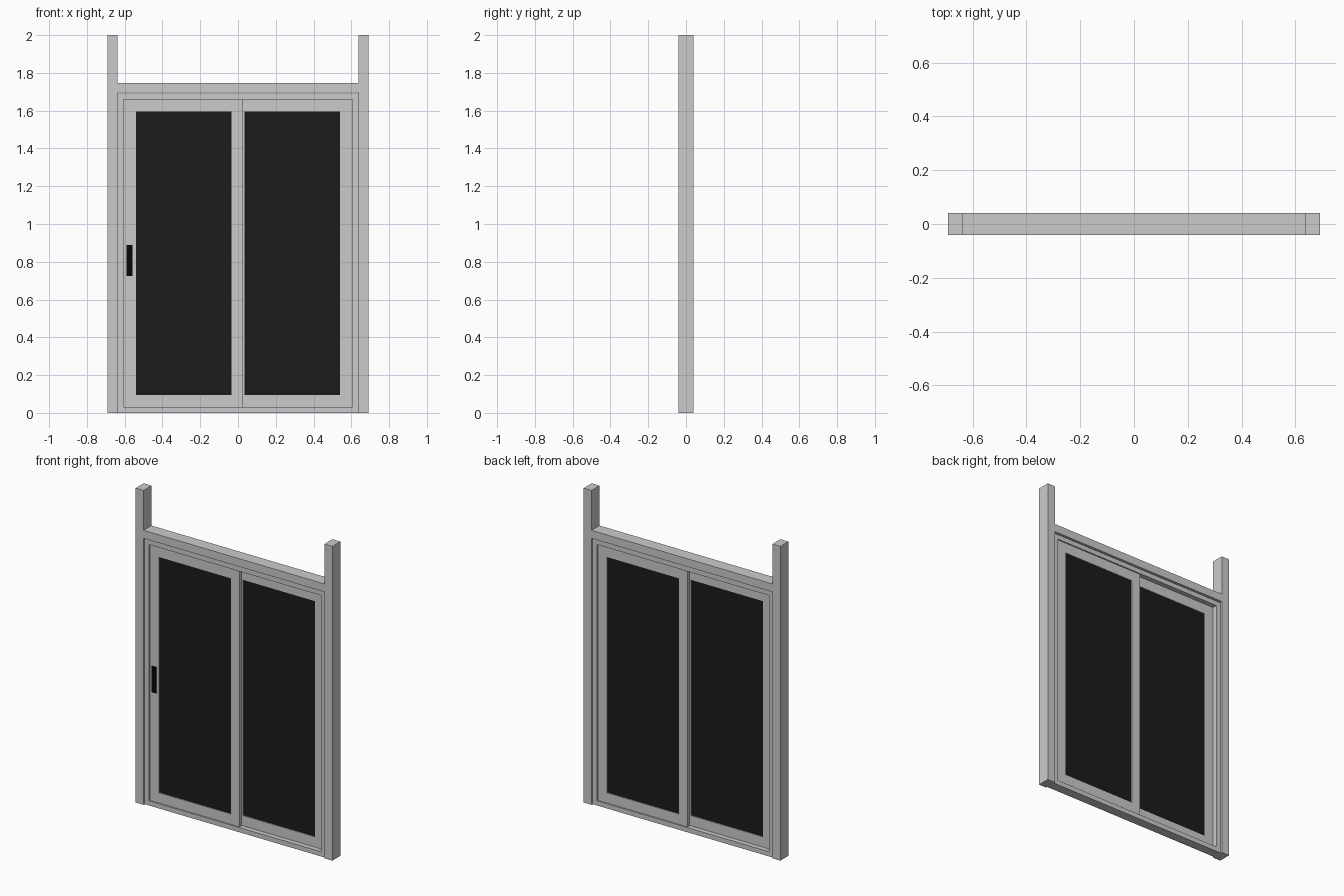
import bpy
import bmesh
from mathutils import Matrix, Vector

if "Cube" in bpy.data.objects:
    bpy.data.objects.remove(bpy.data.objects["Cube"])


def material(name, rgb):
    m = bpy.data.materials.new(name)
    m.diffuse_color = (*rgb, 1)
    m.use_nodes = True
    m.node_tree.nodes["Principled BSDF"].inputs["Base Color"].default_value = m.diffuse_color
    return m


def finish(name, bm, mat=None):
    bmesh.ops.recalc_face_normals(bm, faces=bm.faces)
    mesh = bpy.data.meshes.new(name)
    bm.to_mesh(mesh)
    bm.free()
    ob = bpy.data.objects.new(name, mesh)
    bpy.context.collection.objects.link(ob)
    if mat:
        mesh.materials.append(mat)
    return ob


def box(name, x, y, z, mat=None):
    """Box from (min, max) ranges."""
    bm = bmesh.new()
    lo, hi = Vector((x[0], y[0], z[0])), Vector((x[1], y[1], z[1]))
    mtx = Matrix.Translation((lo + hi) / 2) @ Matrix.Diagonal((*(hi - lo), 1))
    bmesh.ops.create_cube(bm, size=1, matrix=mtx)
    return finish(name, bm, mat)


def ring(name, outer_x, outer_z, inner_x, inner_z, y):
    """Rectangular frame with mitred corners and a rectangular opening."""
    bm = bmesh.new()

    def loop(xr, zr, yy):
        return [bm.verts.new((xr[i], yy, zr[j]))
                for i, j in ((0, 0), (1, 0), (1, 1), (0, 1))]
    loops = [loop(outer_x, outer_z, y[0]), loop(inner_x, inner_z, y[0]),
             loop(inner_x, inner_z, y[1]), loop(outer_x, outer_z, y[1])]
    for k in range(4):
        a, b = loops[k], loops[(k + 1) % 4]
        for i in range(4):
            j = (i + 1) % 4
            bm.faces.new((a[i], a[j], b[j], b[i]))
    return finish(name, bm)


glass = material("dark_glass", (0.011, 0.011, 0.011))
black = material("black_handle", (0.002, 0.002, 0.002))

# Side posts and header beam
for side, x in (("left", (-0.692, -0.637)), ("right", (0.637, 0.692))):
    box(side + "_post", x, (-0.04, 0.04), (0, 2))
box("header_beam", (-0.637, 0.637), (-0.04, 0.04), (1.695, 1.746))

# Fixed track frame
ring("track_frame", (-0.642, 0.642), (0, 1.69),
     (-0.605, 0.605), (0.03, 1.66), (-0.03, 0.03))

# Two sliding panels: left in the front track, right in the back track
for side, x, y in (("left", (-0.605, 0.027), (-0.022, -0.001)),
                   ("right", (-0.027, 0.605), (0.001, 0.022))):
    gx = (x[0] + 0.065, x[1] - 0.065) if side == "left" else (0.03, 0.54)
    if side == "left":
        gx = (-0.54, -0.035)
    else:
        gx = (0.035, 0.54)
    ring(side + "_panel_frame", x, (0.03, 1.66), gx, (0.095, 1.595), y)
    mid = sum(y) / 2
    box(side + "_glass", gx, (mid - 0.005, mid + 0.005), (0.095, 1.595), glass)

# Pull handle on the front panel
box("pull_handle", (-0.59, -0.558), (-0.028, -0.021), (0.725, 0.89), black)
